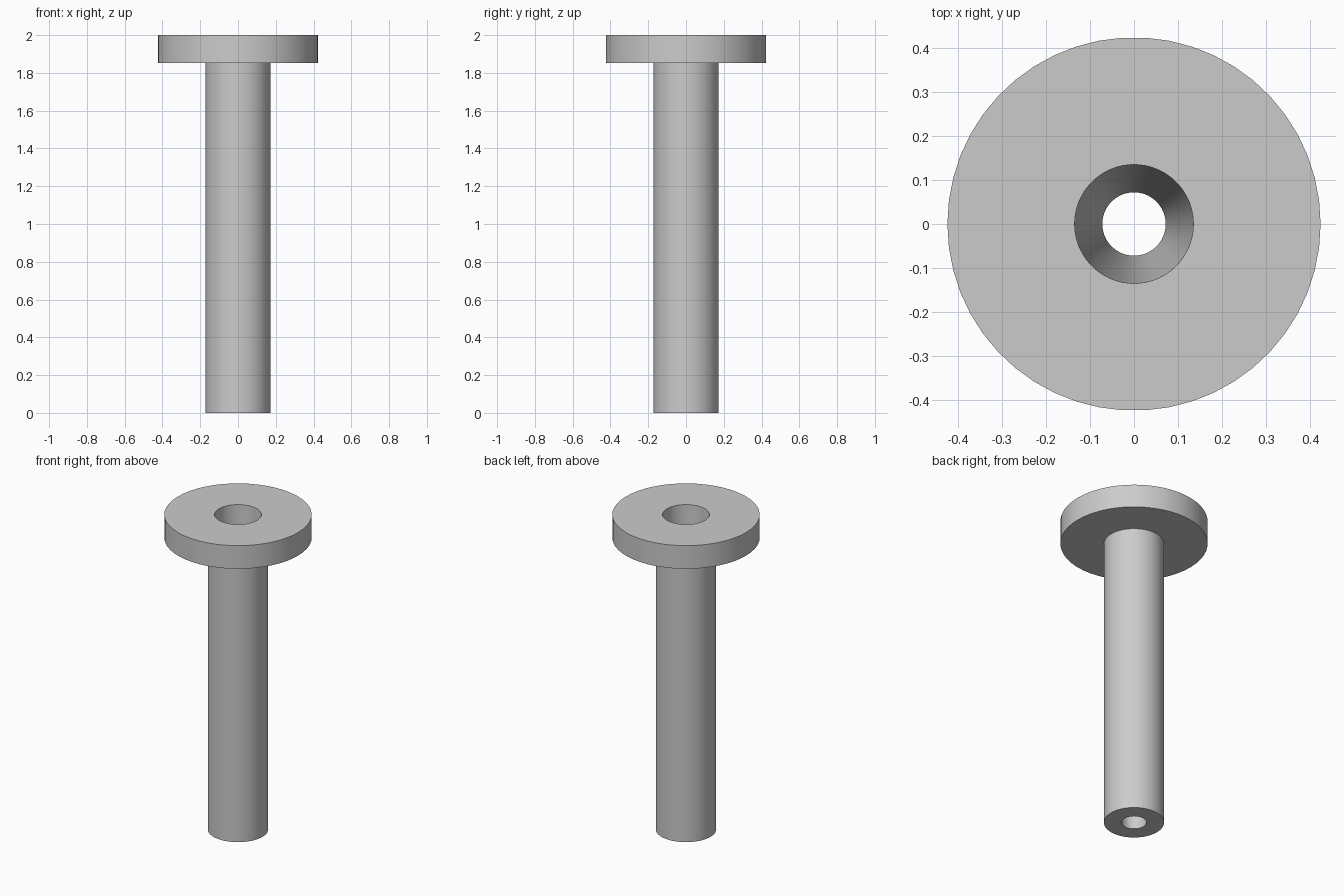
import bpy
import bmesh
import math

cube = bpy.data.objects.get("Cube")
if cube:
    bpy.data.objects.remove(cube, do_unlink=True)

SEGMENTS = 50

# Single plain grey material
grey = bpy.data.materials.new("plain_grey")
colour = (0.6, 0.6, 0.6, 1.0)
grey.use_nodes = True
grey.diffuse_color = colour
grey.node_tree.nodes["Principled BSDF"].inputs["Base Color"].default_value = colour


def lathe(name, profile):
    """Revolve a closed (radius, height) profile around the z axis."""
    bm = bmesh.new()
    rings = []
    for i in range(SEGMENTS):
        a = math.tau * i / SEGMENTS
        rings.append([bm.verts.new((r * math.cos(a), r * math.sin(a), z)) for r, z in profile])
    for i, ring in enumerate(rings):
        after = rings[(i + 1) % SEGMENTS]
        for j in range(len(profile)):
            k = (j + 1) % len(profile)
            bm.faces.new((ring[j], after[j], after[k], ring[k]))
    bmesh.ops.recalc_face_normals(bm, faces=bm.faces[:])
    mesh = bpy.data.meshes.new(name)
    bm.to_mesh(mesh)
    bm.free()
    mesh.materials.append(grey)
    obj = bpy.data.objects.new(name, mesh)
    bpy.context.collection.objects.link(obj)
    bpy.ops.object.select_all(action='DESELECT')
    obj.select_set(True)
    bpy.context.view_layer.objects.active = obj
    bpy.ops.object.shade_smooth_by_angle(angle=math.radians(30))
    return obj


# Flanged sleeve: straight shaft, wide head disc and a tapered through bore
lathe("flanged_bushing", [
    (0.072, 0.0), (0.173, 0.0),
    (0.173, 1.853), (0.424, 1.853),
    (0.424, 2.0), (0.135, 2.0),
])
